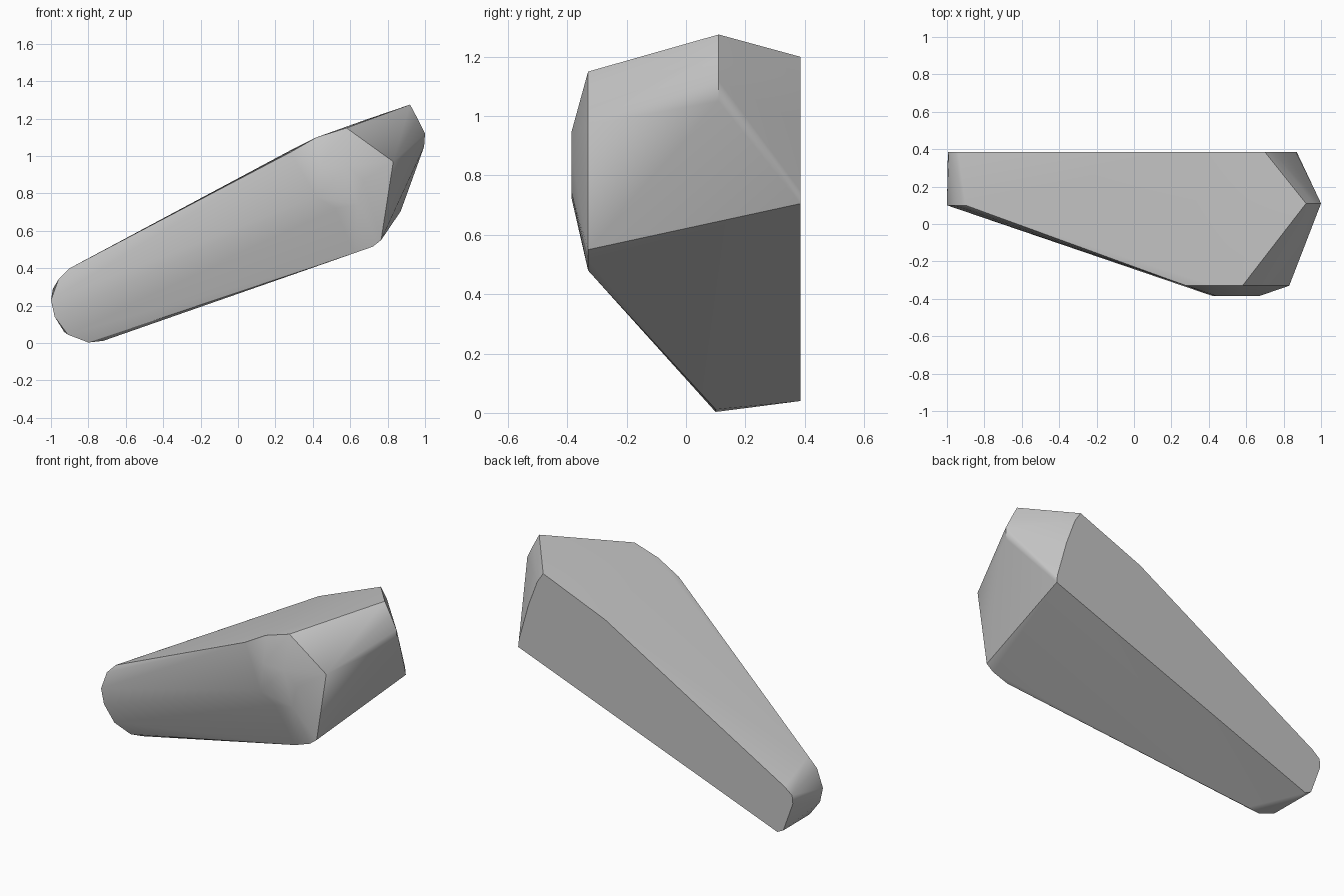
import bpy
import bmesh
from math import radians

cube = bpy.data.objects.get("Cube")
if cube:
    bpy.data.objects.remove(cube, do_unlink=True)

stone = bpy.data.materials.new("stone_grey")
stone.use_nodes = True
colour = (0.56, 0.56, 0.56, 1)
stone.diffuse_color = colour
stone.node_tree.nodes["Principled BSDF"].inputs["Base Color"].default_value = colour

# Cross-sections as (x, z) outlines at a given depth y
BACK_Y = 0.385
sections = {
    # flat cut back
    BACK_Y: [(.70, 1.2), (.28, 1.03), (-.94, .33), (-.99, .29), (-.995, .24),
             (-.93, .06), (-.89, .04), (.87, .705), (.865, .75), (.80, .98), (.74, 1.14)],
    # rounded narrow tip
    .10: [(-.9, .4), (-.96, .34), (-1, .23), (-.98, .14), (-.91, .045),
          (-.80, .003), (-.72, .012)],
    # pointed ridge of the thick end
    .11: [(.92, 1.275), (.96, 1.2), (1, 1.12), (.995, 1.05)],
    # shoulder of the front
    -.33: [(.28, 1.02), (.42, 1.1), (.58, 1.15), (.83, .97), (.765, .55), (.72, .515), (.62, .48)],
    # small front cap
    -.385: [(.42, .78), (.44, .95), (.58, .95), (.67, .87), (.64, .74), (.52, .72)],
}

# Convex rock body wrapped around the sections
bm = bmesh.new()
for y, outline in sections.items():
    for x, z in outline:
        bm.verts.new((x, y, z))
bmesh.ops.convex_hull(bm, input=bm.verts)
loose = [v for v in bm.verts if not v.link_faces]
bmesh.ops.delete(bm, geom=loose, context="VERTS")
bmesh.ops.dissolve_limit(bm, angle_limit=radians(1), verts=bm.verts, edges=bm.edges)
bmesh.ops.recalc_face_normals(bm, faces=bm.faces)

mesh = bpy.data.meshes.new("rock")
bm.to_mesh(mesh)
bm.free()
mesh.materials.append(stone)
rock = bpy.data.objects.new("rock", mesh)
bpy.context.collection.objects.link(rock)

# Smooth shading that keeps the strong ridges and the back rim sharp
bpy.ops.object.select_all(action="DESELECT")
rock.select_set(True)
bpy.context.view_layer.objects.active = rock
bpy.ops.object.shade_smooth_by_angle(angle=radians(30))
weighted = rock.modifiers.new("soft_edges", "WEIGHTED_NORMAL")
weighted.keep_sharp = True
